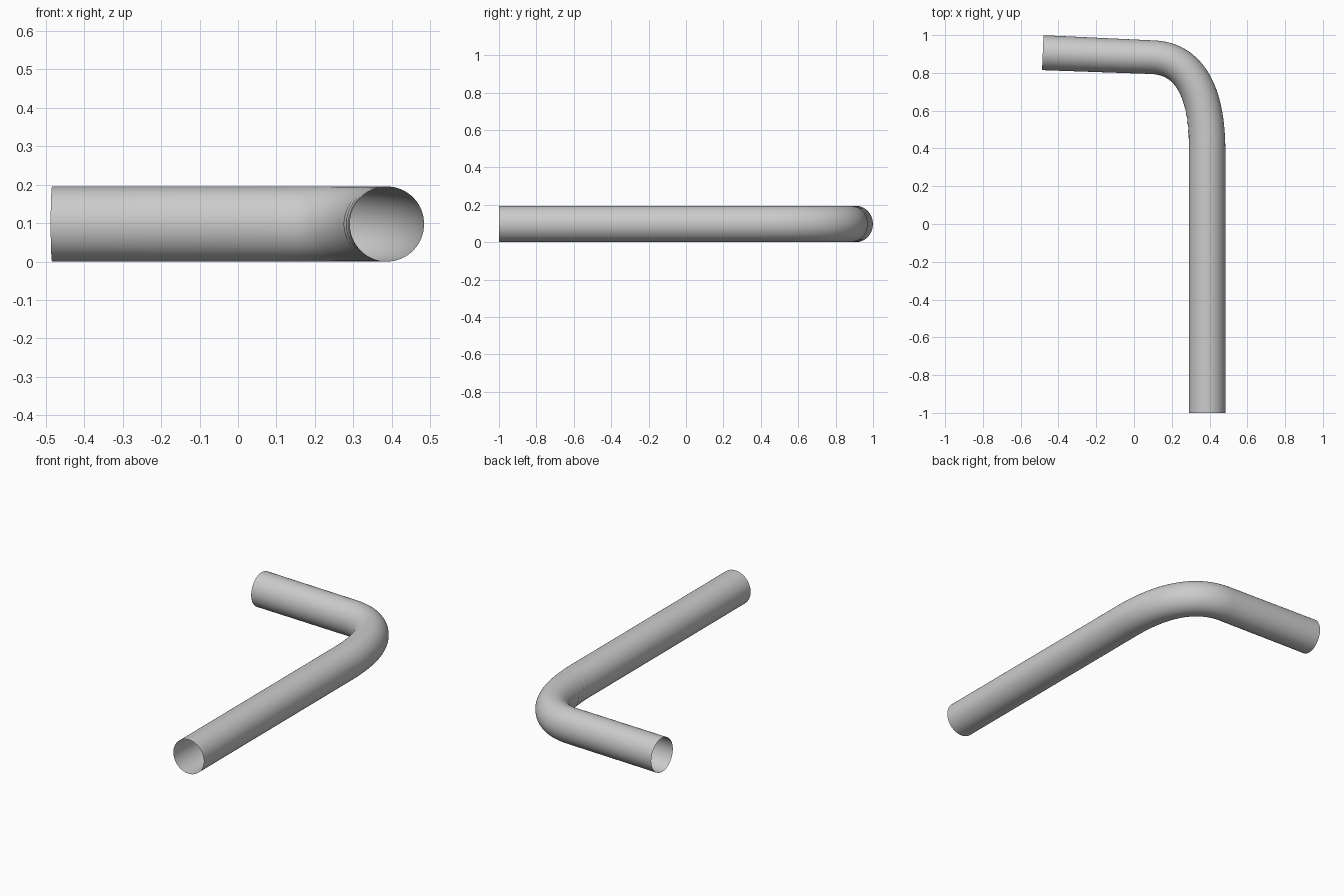
import bpy, bmesh, math
from mathutils import Vector
from mathutils.geometry import interpolate_bezier

cube = bpy.data.objects.get("Cube")
if cube:
    bpy.data.objects.remove(cube, do_unlink=True)

SIDES = 64
HALF_HEIGHT = 0.0975

grey = bpy.data.materials.new("pipe_grey")
grey.use_nodes = True
grey.diffuse_color = (0.6, 0.6, 0.6, 1)
grey.node_tree.nodes["Principled BSDF"].inputs["Base Color"].default_value = (0.6, 0.6, 0.6, 1)


def line(a, b, count):
    return [a.lerp(b, i / count) for i in range(count + 1)]


# Centre line: long leg, swept elbow, short leg
front, bend_in = Vector((0.387, -1, 0)), Vector((0.387, 0.4, 0))
bend_out, end = Vector((0.1, 0.883, 0)), Vector((-0.483, 0.907, 0))
elbow = interpolate_bezier(bend_in, Vector((0.387, 0.72, 0)),
                           Vector((0.28, 0.875, 0)), bend_out, 48)
long_leg, short_leg = line(front, bend_in, 16), line(bend_out, end, 10)
path = long_leg[:-1] + list(elbow) + short_leg[1:]

# Half width across the pipe: squeezed slightly by the bend
widths = [0.0965] * (len(long_leg) - 1)
widths += [0.0965 - 0.0075 * i / 47 for i in range(48)]
widths += [0.089 + 0.0035 * i / 10 for i in range(1, 11)]

# Sweep an open ring along the centre line
bm = bmesh.new()
rings = []
for i, p in enumerate(path):
    tangent = (path[min(i + 1, len(path) - 1)] - path[max(i - 1, 0)]).normalized()
    outward = Vector((tangent.y, -tangent.x, 0))
    # Shallow creases on the inside of the bend
    crease = 0.0
    if 0.46 < p.y < 0.66:
        fade = math.sin(math.pi * (p.y - 0.46) / 0.2)
        crease = 0.003 * fade * math.sin((p.y - 0.46) * math.tau / 0.05)
    ring = []
    for s in range(SIDES):
        a = math.tau * s / SIDES
        inner = max(0, -math.cos(a)) ** 4
        pos = p + outward * math.cos(a) * (widths[i] - crease * inner)
        pos.z = HALF_HEIGHT * (1 + math.sin(a))
        ring.append(bm.verts.new(pos))
    rings.append(ring)
for r0, r1 in zip(rings, rings[1:]):
    for s in range(SIDES):
        t = (s + 1) % SIDES
        bm.faces.new((r0[s], r1[s], r1[t], r0[t]))
for f in bm.faces:
    f.smooth = True
# Point the normals out of the pipe
bm.normal_update()
bottom = min(bm.faces, key=lambda f: f.calc_center_median().z)
if bottom.normal.z > 0:
    bmesh.ops.reverse_faces(bm, faces=bm.faces[:])

mesh = bpy.data.meshes.new("bent_pipe")
bm.to_mesh(mesh)
bm.free()
mesh.materials.append(grey)
bpy.context.collection.objects.link(bpy.data.objects.new("bent_pipe", mesh))
